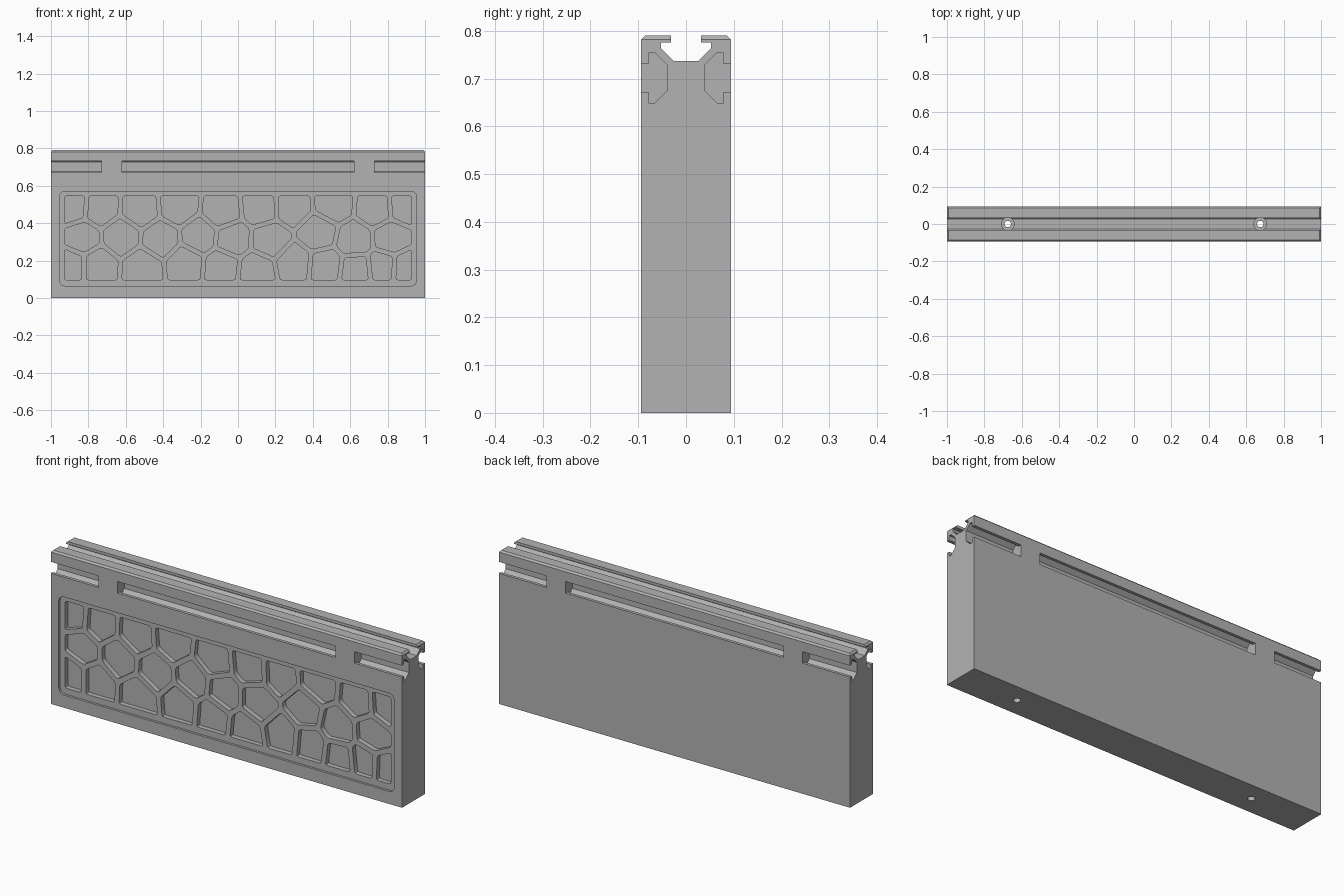
import bpy
import bmesh
from math import cos, sin, tau
from mathutils import Vector

default_cube = bpy.data.objects.get("Cube")
if default_cube:
    bpy.data.objects.remove(default_cube, do_unlink=True)

HALF_LENGTH, HALF_DEPTH, HEIGHT = 1.0, 0.094, 0.79

grey = bpy.data.materials.new("plain grey")
grey.use_nodes = True
grey.diffuse_color = (0.45, 0.45, 0.45, 1)
grey.node_tree.nodes["Principled BSDF"].inputs["Base Color"].default_value = grey.diffuse_color


def make_object(name, bm):
    bmesh.ops.recalc_face_normals(bm, faces=bm.faces)
    mesh = bpy.data.meshes.new(name)
    bm.to_mesh(mesh)
    bm.free()
    mesh.materials.append(grey)
    obj = bpy.data.objects.new(name, mesh)
    bpy.context.collection.objects.link(obj)
    return obj


def add_prism(bm, outline, shift, rounding=0.0, segments=3):
    """Extrude an outline along shift, optionally rounding its corners."""
    verts = [bm.verts.new(p) for p in outline]
    face = bm.faces.new(verts)
    extruded = bmesh.ops.extrude_face_region(bm, geom=[face])["geom"]
    moved = [g for g in extruded if isinstance(g, bmesh.types.BMVert)]
    bmesh.ops.translate(bm, verts=moved, vec=shift)
    if rounding:
        sides = [e for v in verts for e in v.link_edges if e.other_vert(v) in moved]
        bmesh.ops.bevel(bm, geom=sides, offset=rounding, segments=segments,
                        profile=0.5, affect='EDGES', clamp_overlap=True)


def carve(target, name, bm):
    """Subtract a temporary cutter and keep the resulting mesh."""
    cutter = make_object(name, bm)
    cutter.hide_render = True
    mod = target.modifiers.new(name, 'BOOLEAN')
    mod.operation, mod.solver, mod.object = 'DIFFERENCE', 'EXACT', cutter
    bpy.context.view_layer.update()
    graph = bpy.context.evaluated_depsgraph_get()
    result = bpy.data.meshes.new_from_object(target.evaluated_get(graph))
    target.modifiers.clear()
    target.data = result
    bpy.data.objects.remove(cutter, do_unlink=True)


def clip(poly, point, normal):
    """Keep the side of a polygon lying behind a line."""
    kept = []
    for a, b in zip(poly, poly[1:] + poly[:1]):
        da, db = (a - point).dot(normal), (b - point).dot(normal)
        if da <= 0:
            kept.append(a)
        if (da < 0 < db) or (db < 0 < da):
            kept.append(a.lerp(b, da / (da - db)))
    return kept


def rectangle(half_width, low, high):
    return [Vector(p) for p in ((-half_width, low), (half_width, low),
                                (half_width, high), (-half_width, high))]


# Solid block with chamfered top rim
bm = bmesh.new()
base = [(p.x, p.y, 0) for p in rectangle(HALF_LENGTH, -HALF_DEPTH, HALF_DEPTH)]
add_prism(bm, base, (0, 0, HEIGHT))
rim = [e for e in bm.edges if all(v.co.z > HEIGHT / 2 for v in e.verts)]
bmesh.ops.bevel(bm, geom=rim, offset=0.0085, segments=1, affect='EDGES')
block = make_object("slotted_block", bm)

# Undercut channel along the top
bm = bmesh.new()
half = [(0.026, 0.737), (0.052, 0.763), (0.052, 0.776), (0.031, 0.776), (0.031, 0.85)]
channel = half + [(-y, z) for y, z in reversed(half)]
add_prism(bm, [(-1.1, y, z) for y, z in channel], (2.2, 0, 0))
carve(block, "top_channel", bm)

# Undercut side slots, three on each long face
bm = bmesh.new()
lower = [(0.12, 0.672), (0.078, 0.672), (0.078, 0.649), (0.065, 0.649), (0.039, 0.675)]
slot = lower + [(y, 1.403 - z) for y, z in reversed(lower)]
for side in (-1, 1):
    for start, end in ((-1.1, -0.73), (-0.62, 0.62), (0.73, 1.1)):
        add_prism(bm, [(start, side * y, z) for y, z in slot], (end - start, 0, 0))
carve(block, "side_slots", bm)

# Stepped screw holes running from top to bottom
bm = bmesh.new()
steps = [(0.017, -0.1), (0.017, 0.70), (0.034, 0.70), (0.034, 0.9)]
COUNT = 24
for x in (-0.675, 0.675):
    rings = [[bm.verts.new((x + r * cos(tau * i / COUNT), r * sin(tau * i / COUNT), z))
              for i in range(COUNT)] for r, z in steps]
    for a, b in zip(rings, rings[1:]):
        for i in range(COUNT):
            j = (i + 1) % COUNT
            bm.faces.new((a[i], a[j], b[j], b[i]))
    bm.faces.new(rings[0])
    bm.faces.new(rings[-1])
carve(block, "screw_holes", bm)

# Shallow rounded panel on the front
PANEL_DEPTH, CELL_DEPTH = 0.012, 0.037
bm = bmesh.new()
panel = [(p.x, -0.2, p.y) for p in rectangle(0.955, 0.065, 0.57)]
add_prism(bm, panel, (0, 0.2 - HALF_DEPTH + PANEL_DEPTH, 0), 0.03, 5)
carve(block, "front_panel", bm)

# Irregular cell pockets, separated by ribs of even width
top_row = [(-.89, .49), (-.735, .48), (-.525, .475), (-.32, .49), (-.085, .465),
           (.12, .485), (.29, .49), (.51, .5), (.735, .48), (.89, .49)]
middle_row = [(-.835, .32), (-.625, .33), (-.415, .315), (-.205, .33), (-.03, .315),
              (.17, .31), (.43, .35), (.62, .31), (.82, .32)]
bottom_row = [(-.895, .175), (-.75, .175), (-.51, .165), (-.28, .185), (-.09, .17),
              (.1, .15), (.3, .185), (.47, .17), (.63, .15), (.775, .165), (.895, .16)]
seeds = [Vector(s) for s in top_row + middle_row + bottom_row]
HALF_RIB = 0.013
bm = bmesh.new()
for seed in seeds:
    cell = rectangle(0.928, 0.097, 0.545)
    for other in seeds:
        if other is not seed:
            normal = (other - seed).normalized()
            cell = clip(cell, (seed + other) / 2 - normal * HALF_RIB, normal)
    # Merge very short edges so the corners can be rounded
    cell = [p for i, p in enumerate(cell) if (p - cell[i - 1]).length > 0.012]
    add_prism(bm, [(p.x, -0.2, p.y) for p in cell],
              (0, 0.2 - HALF_DEPTH + CELL_DEPTH, 0), 0.01, 2)
carve(block, "cell_pockets", bm)

# Crisp flats with softly shaded hole walls and rounded corners
for obj in bpy.context.selected_objects:
    obj.select_set(False)
block.select_set(True)
bpy.context.view_layer.objects.active = block
bpy.ops.object.shade_smooth_by_angle(angle=0.5)
